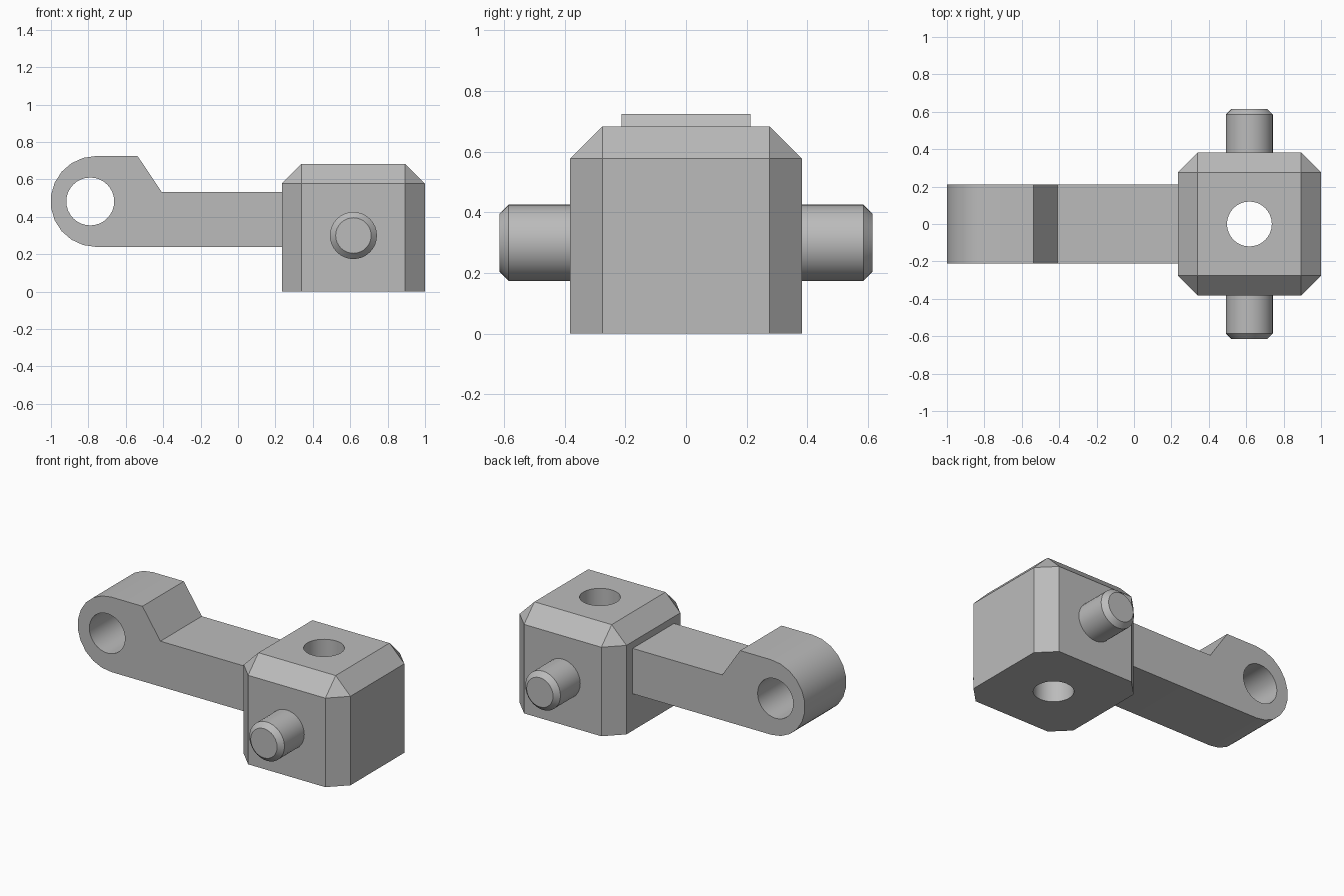
import bpy, bmesh, math
from mathutils import Vector, Matrix

if "Cube" in bpy.data.objects:
    bpy.data.objects.remove(bpy.data.objects["Cube"], do_unlink=True)

grey = bpy.data.materials.new("plain grey")
grey.use_nodes = True
colour = (0.5, 0.5, 0.5, 1)
grey.diffuse_color = colour
grey.node_tree.nodes["Principled BSDF"].inputs["Base Color"].default_value = colour


def finish(name, bm):
    bmesh.ops.recalc_face_normals(bm, faces=bm.faces[:])
    mesh = bpy.data.meshes.new(name)
    bm.to_mesh(mesh)
    bm.free()
    mesh.materials.append(grey)
    obj = bpy.data.objects.new(name, mesh)
    bpy.context.collection.objects.link(obj)
    return obj


def activate(obj):
    bpy.ops.object.select_all(action="DESELECT")
    obj.select_set(True)
    bpy.context.view_layer.objects.active = obj


def smooth(obj):
    activate(obj)
    bpy.ops.object.shade_smooth_by_angle(angle=math.radians(30))


def drill(obj, centre, radius, length, rotation):
    """Cut a round through-hole and discard the cutter."""
    bm = bmesh.new()
    bmesh.ops.create_cone(bm, cap_ends=True, segments=32, radius1=radius, radius2=radius,
                          depth=length, matrix=Matrix.Translation(centre) @ rotation)
    cutter = finish("hole_cutter", bm)
    cutter.hide_render = True
    mod = obj.modifiers.new("hole", "BOOLEAN")
    mod.operation = "DIFFERENCE"
    mod.solver = "EXACT"
    mod.object = cutter
    activate(obj)
    bpy.ops.object.modifier_apply(modifier=mod.name)
    bpy.data.objects.remove(cutter, do_unlink=True)


upright = Matrix.Identity(4)
crosswise = Matrix.Rotation(math.pi / 2, 4, "X")

# Chamfered block: octagonal body narrowing to a rectangular top
cx, hx, hy, cut = 0.617, 0.383, 0.382, 0.106
shoulder, top = 0.577, 0.683
bm = bmesh.new()
for sx in (-1, 1):
    for sy in (-1, 1):
        for z in (0, shoulder):
            bm.verts.new((cx + sx * (hx - cut), sy * hy, z))
            bm.verts.new((cx + sx * hx, sy * (hy - cut), z))
        bm.verts.new((cx + sx * (hx - cut), sy * (hy - cut), top))
bmesh.ops.convex_hull(bm, input=bm.verts[:])
bmesh.ops.dissolve_limit(bm, angle_limit=0.01, verts=bm.verts[:], edges=bm.edges[:])
block = finish("block", bm)
drill(block, Vector((cx, 0, 0.34)), 0.12, 1, upright)
smooth(block)

# Arm with a rounded eye end, extruded from its side outline
half_width, eye_r, eye_z, steps = 0.212, 0.243, 0.482, 11
outline = [(0.235, 0.239), (0.235, 0.533), (-0.408, 0.533), (-0.537, 0.725)]
for i in range(steps + 1):
    a = math.pi / 2 + math.pi * i / steps
    outline.append((-0.759 + eye_r * math.cos(a), eye_z + eye_r * math.sin(a)))
bm = bmesh.new()
face = bm.faces.new([bm.verts.new((x, -half_width, z)) for x, z in outline])
extruded = bmesh.ops.extrude_face_region(bm, geom=[face])["geom"]
bmesh.ops.translate(bm, vec=(0, 2 * half_width, 0),
                    verts=[v for v in extruded if isinstance(v, bmesh.types.BMVert)])
arm = finish("arm", bm)
drill(arm, Vector((-0.79, 0, eye_z)), 0.128, 1, crosswise)
smooth(arm)

# Side pins: straight shaft and chamfered tip
radius, tip_radius, pin_z, sides = 0.126, 0.095, 0.3, 32
for name, side in (("front_pin", -1), ("back_pin", 1)):
    bm = bmesh.new()
    rings = []
    for y, r in ((0.38, radius), (0.585, radius), (0.616, tip_radius)):
        rings.append([bm.verts.new((cx + r * math.cos(math.tau * i / sides), side * y,
                                    pin_z + r * math.sin(math.tau * i / sides)))
                      for i in range(sides)])
    for a, b in zip(rings, rings[1:]):
        for i in range(sides):
            j = (i + 1) % sides
            bm.faces.new((a[i], a[j], b[j], b[i]))
    bm.faces.new(rings[0])
    bm.faces.new(rings[-1])
    smooth(finish(name, bm))
